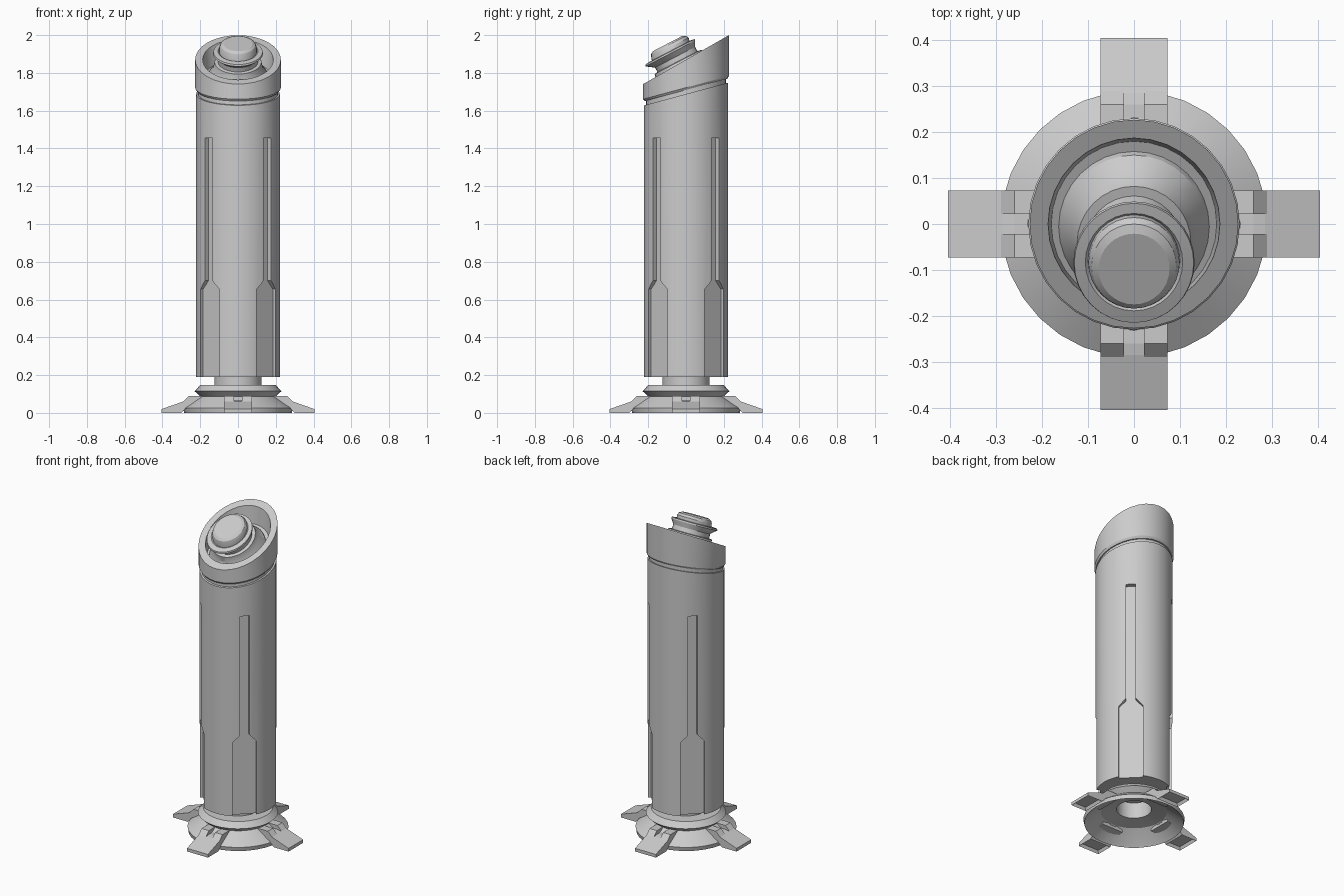
import bpy, bmesh, math
from mathutils import Matrix

if "Cube" in bpy.data.objects:
    bpy.data.objects.remove(bpy.data.objects["Cube"])

SEG = 32


def finish(name, bm, smooth=True):
    bmesh.ops.recalc_face_normals(bm, faces=bm.faces[:])
    me = bpy.data.meshes.new(name)
    bm.to_mesh(me)
    bm.free()
    ob = bpy.data.objects.new(name, me)
    bpy.context.collection.objects.link(ob)
    if smooth:
        shade(ob)
    return ob


def shade(ob):
    bpy.ops.object.select_all(action='DESELECT')
    ob.select_set(True)
    bpy.context.view_layer.objects.active = ob
    bpy.ops.object.shade_smooth_by_angle(angle=math.radians(25))


def lathe(name, rings, loop=False, smooth=True):
    """Skin round rings (radius, z, y centre, slope of z along y)."""
    bm = bmesh.new()
    loops = []
    for r, z, yc, slope in rings:
        loops.append([bm.verts.new((r * math.cos(a), yc + r * math.sin(a), z + slope * r * math.sin(a)))
                      for a in (2 * math.pi * i / SEG for i in range(SEG))])
    pairs = list(zip(loops, loops[1:]))
    if loop:
        pairs.append((loops[-1], loops[0]))
    for a, b in pairs:
        for i in range(SEG):
            j = (i + 1) % SEG
            bm.faces.new((a[i], a[j], b[j], b[i]))
    if not loop:
        bm.faces.new(loops[0][::-1])
        bm.faces.new(loops[-1])
    return finish(name, bm, smooth)


def prism(bm, outline, vec):
    """Extrude a flat outline along vec; returns its faces."""
    a = [bm.verts.new(p) for p in outline]
    b = [bm.verts.new([p[k] + vec[k] for k in range(3)]) for p in outline]
    n = len(a)
    faces = [bm.faces.new(a[::-1]), bm.faces.new(b)]
    for i in range(n):
        j = (i + 1) % n
        faces.append(bm.faces.new((a[i], a[j], b[j], b[i])))
    return faces


# Main column with a slanted top
column = lathe("column", [(.222, .19, 0, 0), (.222, 1.688, 0, .27)], smooth=False)

# Four keyhole-shaped grooves on the diagonals
half = [(.07, .1), (.07, .655), (.028, .70), (.028, 1.455)]
outline = half + [(-w, z) for w, z in reversed(half)]
for k in range(4):
    bm = bmesh.new()
    prism(bm, [(.192, w, z) for w, z in outline], (.1, 0, 0))
    bm.transform(Matrix.Rotation(math.radians(45 + 90 * k), 4, 'Z'))
    cutter = finish("groove_cutter", bm, False)
    cutter.hide_render = True
    mod = column.modifiers.new("groove", 'BOOLEAN')
    mod.operation = 'DIFFERENCE'
    mod.solver = 'EXACT'
    mod.object = cutter
    bpy.context.view_layer.objects.active = column
    bpy.ops.object.modifier_apply(modifier=mod.name)
    bpy.data.objects.remove(cutter)
shade(column)

# Recessed collar between column and head
lathe("collar", [(.212, 1.67, 0, .27), (.212, 1.74, 0, .27)])

# Slanted hollow head
lathe("head", [(.219, 1.71, 0, .27), (.227, 1.722, 0, .27), (.227, 1.87, 0, .57),
               (.187, 1.87, 0, .57), (.18, 1.775, 0, .5)])

# Sheared lamp inside the head
lathe("lamp", [(.168, 1.76, -.005, .5), (.158, 1.79, -.008, .5), (.132, 1.825, -.025, .5),
               (.124, 1.858, -.042, .52), (.106, 1.860, -.045, .52), (.106, 1.883, -.058, .52),
               (.132, 1.903, -.083, .52), (.130, 1.912, -.085, .52), (.106, 1.916, -.083, .52),
               (.100, 1.912, -.08, .52), (.099, 1.935, -.085, .52), (.092, 1.948, -.092, .52),
               (.077, 1.955, -.098, .52)])

# Hollow base: flared skirt, bevelled disc and neck
lathe("base", [(.285, 0, 0, 0), (.29, .025, 0, 0), (.20, .088, 0, 0), (.23, .115, 0, 0),
               (.20, .147, 0, 0), (.125, .147, 0, 0), (.125, .195, 0, 0), (.10, .195, 0, 0),
               (.10, .09, 0, 0), (.19, .075, 0, 0), (.275, .01, 0, 0)], loop=True)

# Four forked feet
for k in range(4):
    bm = bmesh.new()
    # sloping pad with a recessed underside
    faces = prism(bm, [(x, -.073, z) for x, z in [(.30, 0), (.405, 0), (.405, .02), (.285, .062), (.27, .03)]],
                  (0, .146, 0))
    bm.normal_update()
    bmesh.ops.recalc_face_normals(bm, faces=bm.faces[:])
    bmesh.ops.inset_region(bm, faces=[faces[2]], thickness=.012)
    bmesh.ops.translate(bm, verts=faces[2].verts[:], vec=(0, 0, .018))
    # two prongs and the low bar between them
    for y0, w, top in ((-.073, .051, .09), (.022, .051, .09), (-.022, .044, .066)):
        pts = [(.19, .05), (.29, .03), (.29, .06), (.26, top), (.19, top)]
        prism(bm, [(x, y0, z) for x, z in pts], (0, w, 0))
    bm.transform(Matrix.Rotation(math.radians(90 * k), 4, 'Z'))
    finish("foot_%d" % (k + 1), bm, False)
